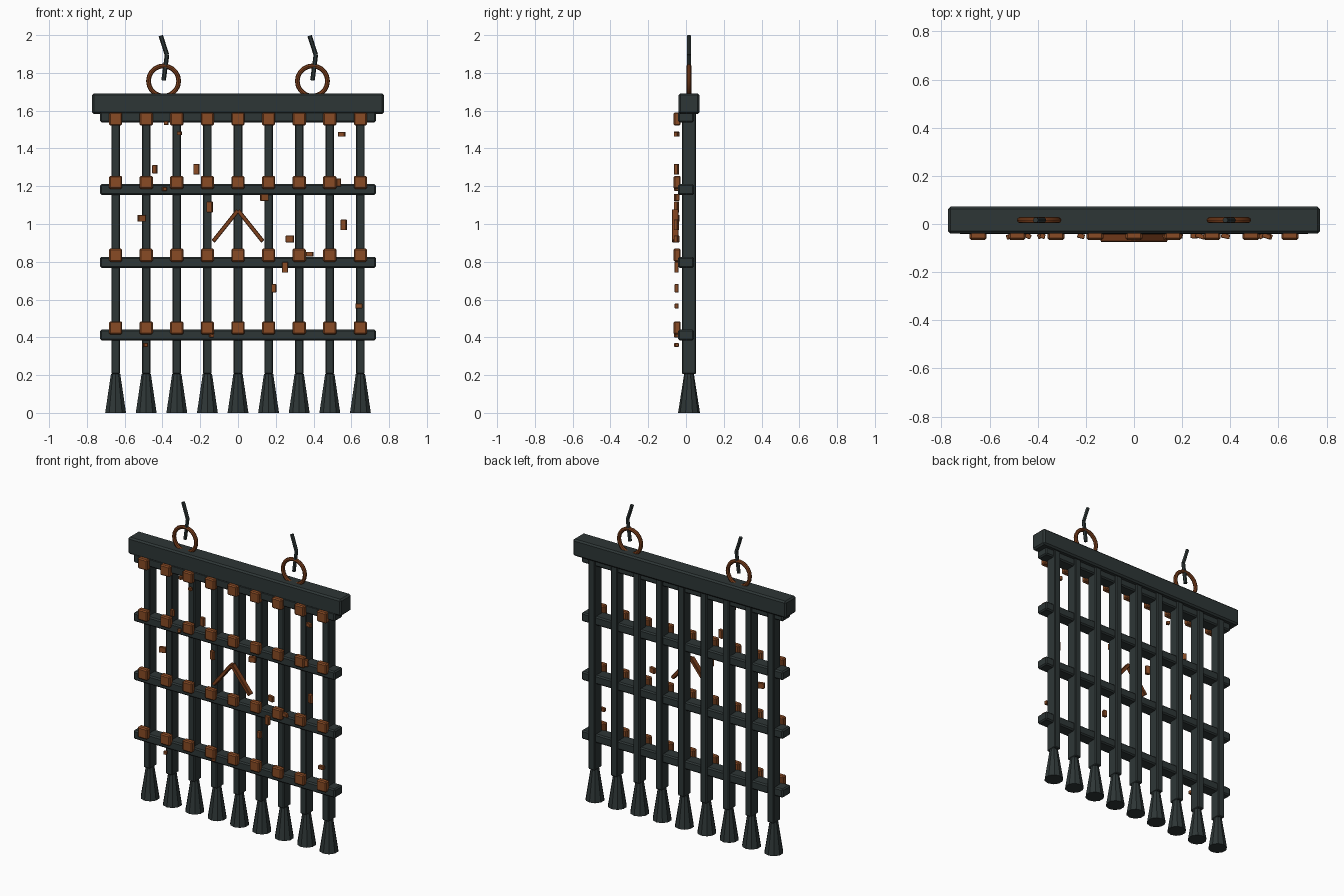
import bpy, math, random
from mathutils import Vector

if "Cube" in bpy.data.objects:
    bpy.data.objects.remove(bpy.data.objects["Cube"], do_unlink=True)
random.seed(4)


def material(name, rgb):
    m = bpy.data.materials.new(name)
    m.use_nodes = True
    color = (*rgb, 1)
    m.diffuse_color = color
    m.node_tree.nodes["Principled BSDF"].inputs["Base Color"].default_value = color
    return m


iron = material("dark iron", (.027, .037, .037))
rust = material("rust", (.25, .07, .018))
dark_rust = material("dark rust", (.2, .05, .012))


def finish(name, mat, bevel=0):
    obj = bpy.context.object
    obj.name = name
    obj.data.materials.append(mat)
    if bevel:
        mod = obj.modifiers.new("Bevel", "BEVEL")
        mod.width = bevel
        mod.segments = 1
    return obj


def box(name, mat, center, size, bevel=0, rotation=(0, 0, 0)):
    bpy.ops.mesh.primitive_cube_add(size=1, location=center, rotation=rotation)
    bpy.context.object.scale = size
    bpy.ops.object.transform_apply(location=False, rotation=False, scale=True)
    return finish(name, mat, bevel)


def rod(name, mat, start, end, radius):
    a, b = Vector(start), Vector(end)
    bpy.ops.mesh.primitive_cylinder_add(vertices=6, radius=radius, depth=(b - a).length,
                                        location=(a + b) / 2)
    bpy.context.object.rotation_euler = (b - a).to_track_quat("Z", "Y").to_euler()
    return finish(name, mat)


MID = .016       # depth of the bar plane
PITCH = .162     # distance between bars
bars = [PITCH * (i - 4) for i in range(9)]
rails = [.412 + .385 * i for i in range(4)]

# Header beam and cross rails
box("header_beam", iron, (0, MID, 1.637), (1.545, .112, .11), .01)
for z in rails:
    box("cross_rail", iron, (0, 0, z), (1.46, .084, .058), .008)

# Upright bars with flared feet, and a clamp at every crossing
for x in bars:
    box("upright_bar", iron, (x, MID, .9), (.046, .074, 1.39), .005)
    bpy.ops.mesh.primitive_cone_add(vertices=10, radius1=.058, radius2=.026, depth=.205,
                                    location=(x, MID, .1025))
    finish("flared_foot", iron)
    for z in rails:
        box("clamp", rust, (x, -.047, min(z + .038, 1.556)), (.07, .038, .07), .007)

# Lifting rings with bent hooks
for x in (-.394, .394):
    bpy.ops.mesh.primitive_torus_add(major_segments=20, minor_segments=8, major_radius=.08,
                                     minor_radius=.0125, location=(x, MID, 1.757),
                                     rotation=(math.pi / 2, 0, 0))
    finish("lifting_ring", dark_rust)
    bpy.ops.object.shade_smooth_by_angle(angle=.7)
    bend = (x + .018, MID, 1.895)
    rod("hook_shank", iron, (x, MID, 1.76), bend, .012)
    rod("hook_tip", iron, bend, (x - .015, MID, 1.997), .012)

# Chevron emblem
for side in (-1, 1):
    box("chevron_arm", dark_rust, (side * .066, -.057, .99), (.022, .034, .21), .003,
        (0, -side * .675, 0))

# Loose rust flakes grouped by shape: width, height, then places (x, z)
flakes = {
    (.03, .056): [(-.22, 1.29), (.56, .995), (.25, .77), (-.15, 1.09)],
    (.025, .043): [(-.44, 1.29), (.19, .66), (.53, 1.22)],
    (.042, .036): [(-.51, 1.03), (.14, 1.14), (.275, .92)],
    (.036, .025): [(.64, .566), (.38, .84), (.55, 1.475)],
    (.022, .02): [(-.31, 1.48), (-.38, 1.535), (-.39, 1.185), (-.14, .41), (-.49, .36)],
}
for (w, h), places in flakes.items():
    for x, z in places:
        box("rust_flake", rust, (x, -.05, z), (w, .02, h), .002,
            (0, 0, random.uniform(-.5, .5)))
